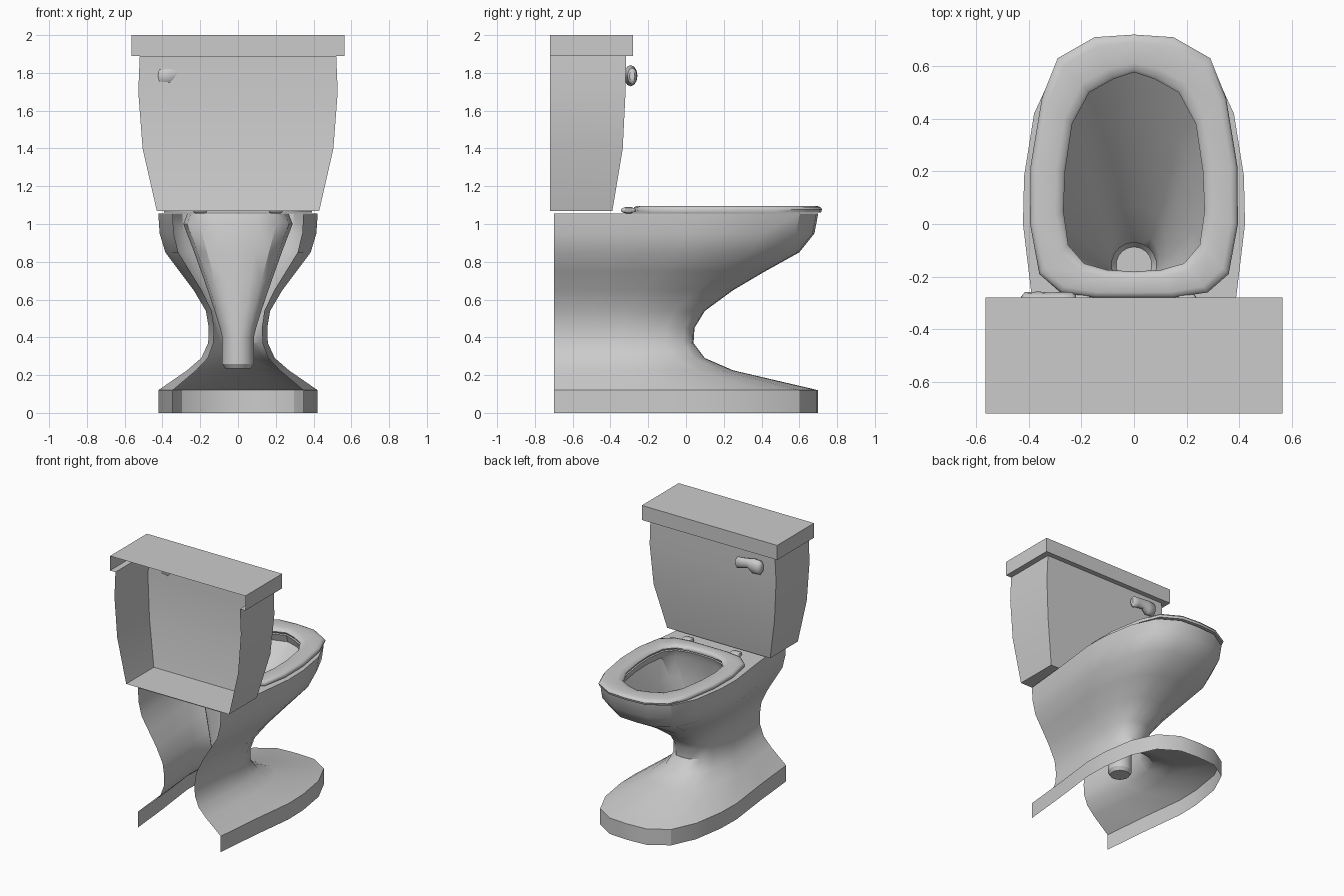
import bpy, bmesh, math
from mathutils import Vector

if "Cube" in bpy.data.objects:
    bpy.data.objects.remove(bpy.data.objects["Cube"])


def finish(bm, name, angle=32):
    bmesh.ops.remove_doubles(bm, verts=bm.verts, dist=1e-5)
    bmesh.ops.recalc_face_normals(bm, faces=bm.faces)
    me = bpy.data.meshes.new(name)
    bm.to_mesh(me)
    bm.free()
    ob = bpy.data.objects.new(name, me)
    bpy.context.collection.objects.link(ob)
    me.shade_smooth()
    me.set_sharp_from_angle(angle=math.radians(angle))
    return ob


def loft(bm, rings, closed=True, cap_start=False, cap_end=False, wrap=False):
    """Skin a list of point rings with quads; return the vertex rings."""
    vs = [[bm.verts.new(p) for p in r] for r in rings]
    n = len(rings[0])
    pairs = list(zip(vs, vs[1:])) + ([(vs[-1], vs[0])] if wrap else [])
    for a, b in pairs:
        for i in range(n if closed else n - 1):
            j = (i + 1) % n
            bm.faces.new((a[i], a[j], b[j], b[i]))
    if cap_start:
        bm.faces.new(vs[0])
    if cap_end:
        bm.faces.new(vs[-1])
    return vs


def full(half):
    """Mirror a half outline that starts and ends on x = 0."""
    return [Vector(p) for p in half] + [Vector((-x, y)) for x, y in half[-2:0:-1]]


def at(ring, z):
    return [(p.x, p.y, z) for p in ring]


def mix(a, b, t):
    return [p.lerp(q, t) for p, q in zip(a, b)]


seat_out = full([(0, -.28), (.15, -.28), (.28, -.26), (.36, -.19), (.395, 0),
                 (.393, .22), (.35, .48), (.29, .63), (.15, .71), (0, .72)])
seat_in = full([(0, -.18), (.1, -.175), (.19, -.15), (.25, -.08), (.268, .05),
                (.262, .2), (.235, .38), (.17, .5), (.08, .55), (0, .577)])

# Pedestal: U-shaped shell, open at the back and bottom
levels = [(0, .422, .7), (.12, .422, .7), (.225, .27, .25), (.29, .195, .1),
          (.37, .158, .04), (.45, .155, .045), (.54, .17, .1), (.65, .235, .25),
          (.75, .31, .42), (.85, .385, .6), (.95, .415, .68), (1.055, .422, .7)]
side = [(.82, 0), (.9, .25), (1, .5), (.99, .63), (.9, .8), (.7, .93), (.36, .993)]
u_shape = side + [(0, 1)] + [(-x, t) for x, t in reversed(side)]
bm = bmesh.new()
body = loft(bm, [[(x * w, -.7 + (f + .7) * t, z) for x, t in u_shape]
                 for z, w, f in levels], closed=False)

# Bowl: funnel narrowing to a closed drain stub
n = len(seat_in)
drain = [Vector((.085 * math.sin(2 * math.pi * i / n),
                 -.155 - .085 * math.cos(2 * math.pi * i / n))) for i in range(n)]
rim = [Vector((p.x * 1.08, .2 + (p.y - .2) * 1.05)) for p in seat_in]
inner = [Vector((0, -.155)).lerp(p, .8) + Vector((0, -.031 + .031)) for p in drain]
funnel = [at(seat_in, 1.055), at(rim, 1.0)]
funnel += [at(mix(rim, drain, s), z) for z, s in
           [(.85, .28), (.7, .54), (.55, .79), (.45, .94), (.4, 1), (.26, 1)]]
funnel.append(at(inner, .235))
bowl = loft(bm, funnel, cap_end=True)

# Flat deck between pedestal edge and bowl opening
edges = []
for ring in (body[-1], bowl[0]):
    for a, b in zip(ring, ring[1:] + ring[:1]):
        edges.append(bm.edges.get((a, b)) or bm.edges.new((a, b)))
bmesh.ops.triangle_fill(bm, use_beauty=True, edges=edges, normal=(0, 0, 1))
finish(bm, "bowl_and_pedestal")

# Seat: rounded ring
bm = bmesh.new()
loft(bm, [at(mix(seat_out, seat_in, t), z) for t, z in
          [(.03, 1.062), (0, 1.078), (.06, 1.09), (.2, 1.096), (.75, 1.096),
           (.93, 1.088), (1, 1.075), (.96, 1.062)]], wrap=True)
finish(bm, "seat", 50)


def tapered_bar(name, stations, sides=12):
    """Elliptical sections along x: (x, y, z, y radius, z radius)."""
    bm = bmesh.new()
    loft(bm, [[(x, y + ry * math.cos(2 * math.pi * k / sides),
                z + rz * math.sin(2 * math.pi * k / sides)) for k in range(sides)]
              for x, y, z, ry, rz in stations], cap_start=True, cap_end=True)
    return finish(bm, name, 50)


# Seat hinges
for s, label in ((-1, "left"), (1, "right")):
    tapered_bar(f"hinge_{label}", [(s * .2 + dx, -.305, 1.073, .04 * r, .018 * r)
                                   for dx, r in ((-.035, .7), (-.025, 1), (.025, 1), (.035, .7))])


# Tank and lid: shells open at the back
def box_ring(w, f, z):
    return [(-w, -.72, z), (-w, f, z), (w, f, z), (w, -.72, z)]


bm = bmesh.new()
loft(bm, [box_ring(*r) for r in [(.43, -.39, 1.07), (.505, -.335, 1.4),
                                 (.528, -.32, 1.7), (.52, -.318, 1.89)]],
     closed=False, cap_start=True)
finish(bm, "tank")
bm = bmesh.new()
loft(bm, [box_ring(*r) for r in [(.52, -.318, 1.89), (.565, -.28, 1.89),
                                 (.565, -.28, 2.0)]], closed=False, cap_end=True)
finish(bm, "tank_lid")

# Flush lever
tapered_bar("flush_lever", [(-.43, -.295, 1.785, .018, .03), (-.415, -.293, 1.785, .034, .052),
                            (-.36, -.293, 1.785, .036, .056), (-.325, -.29, 1.797, .03, .036),
                            (-.27, -.285, 1.788, .026, .04), (-.235, -.285, 1.782, .026, .044),
                            (-.22, -.285, 1.782, .014, .028)])
